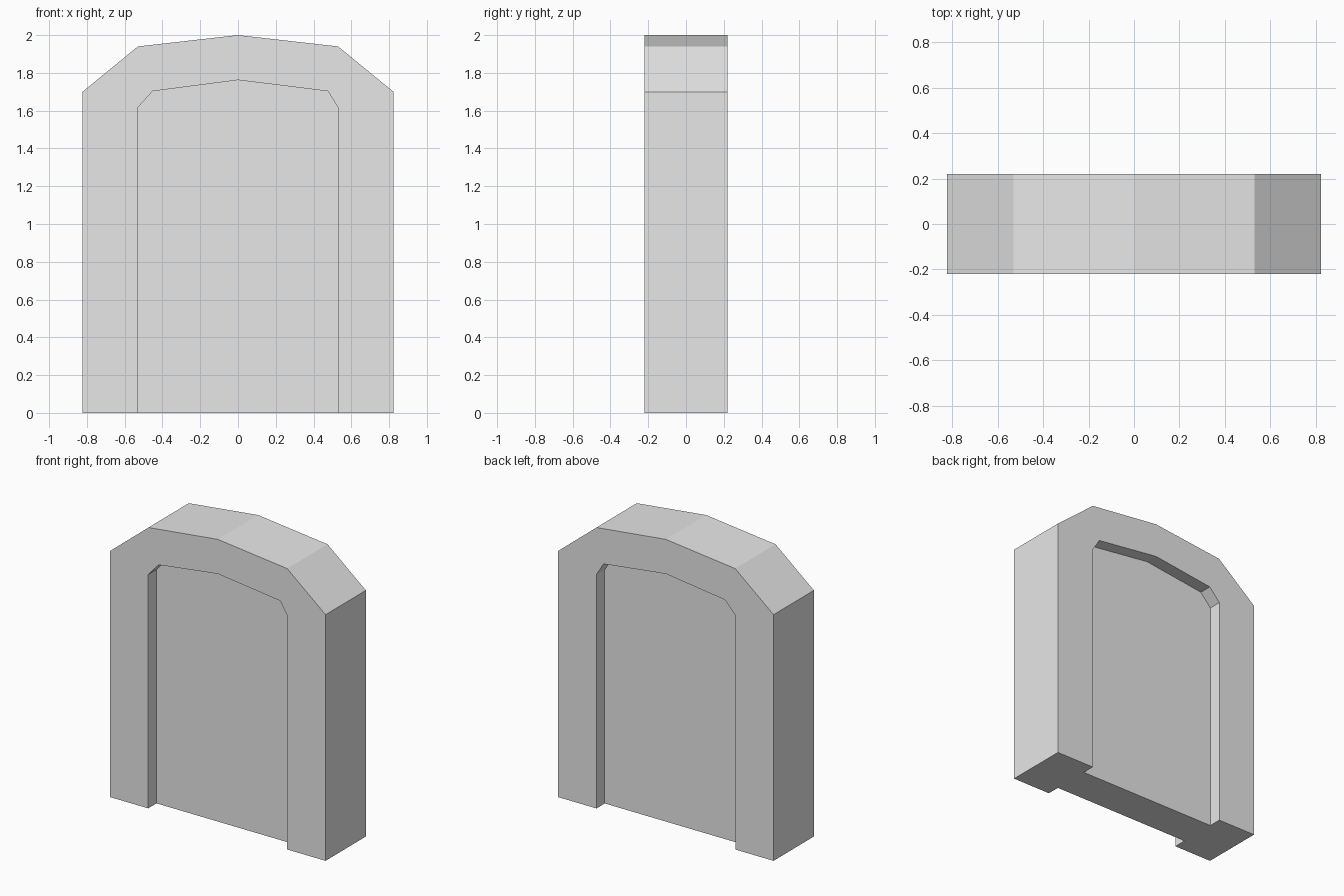
import bpy
import bmesh

cube = bpy.data.objects.get("Cube")
if cube:
    bpy.data.objects.remove(cube, do_unlink=True)

HALF_DEPTH = 0.22    # outer faces of the arch
PANEL_DEPTH = 0.13   # faces of the recessed panel

# Profiles (x, z), open at the ground, from the -x foot over the top to the +x foot
OUTER = [(-0.823, 0), (-0.823, 1.70), (-0.53, 1.94), (0, 2.0),
         (0.53, 1.94), (0.823, 1.70), (0.823, 0)]
INNER = [(-0.532, 0), (-0.532, 1.615), (-0.452, 1.703), (0, 1.762),
         (0.476, 1.703), (0.53, 1.615), (0.53, 0)]

stone = bpy.data.materials.new("plain grey")
stone.use_nodes = True
grey = (0.8, 0.8, 0.8, 1.0)
stone.diffuse_color = grey
stone.node_tree.nodes["Principled BSDF"].inputs["Base Color"].default_value = grey

bm = bmesh.new()


def path(profile, y):
    return [bm.verts.new((x, y, z)) for x, z in profile]


def bridge(a, b):
    """Quads between two matching open paths."""
    for i in range(len(a) - 1):
        bm.faces.new((a[i], a[i + 1], b[i + 1], b[i]))


# Each side: arched frame face, recess walls and sunken panel
sides = []
for s in (-1, 1):
    rim = path(OUTER, s * HALF_DEPTH)
    lip = path(INNER, s * HALF_DEPTH)
    panel = path(INNER, s * PANEL_DEPTH)
    bm.faces.new(rim + lip[::-1])
    bridge(lip, panel)
    bm.faces.new(panel)
    sides.append((rim, lip, panel))

# Outer walls and roof facets
(rim_f, lip_f, pan_f), (rim_b, lip_b, pan_b) = sides
bridge(rim_f, rim_b)

# Underside, notched by both recesses
bm.faces.new([rim_f[0], lip_f[0], pan_f[0], pan_f[-1], lip_f[-1], rim_f[-1],
              rim_b[-1], lip_b[-1], pan_b[-1], pan_b[0], lip_b[0], rim_b[0]])

bmesh.ops.recalc_face_normals(bm, faces=bm.faces[:])
mesh = bpy.data.meshes.new("arched_doorway")
bm.to_mesh(mesh)
bm.free()
mesh.materials.append(stone)
doorway = bpy.data.objects.new("arched_doorway", mesh)
bpy.context.collection.objects.link(doorway)
